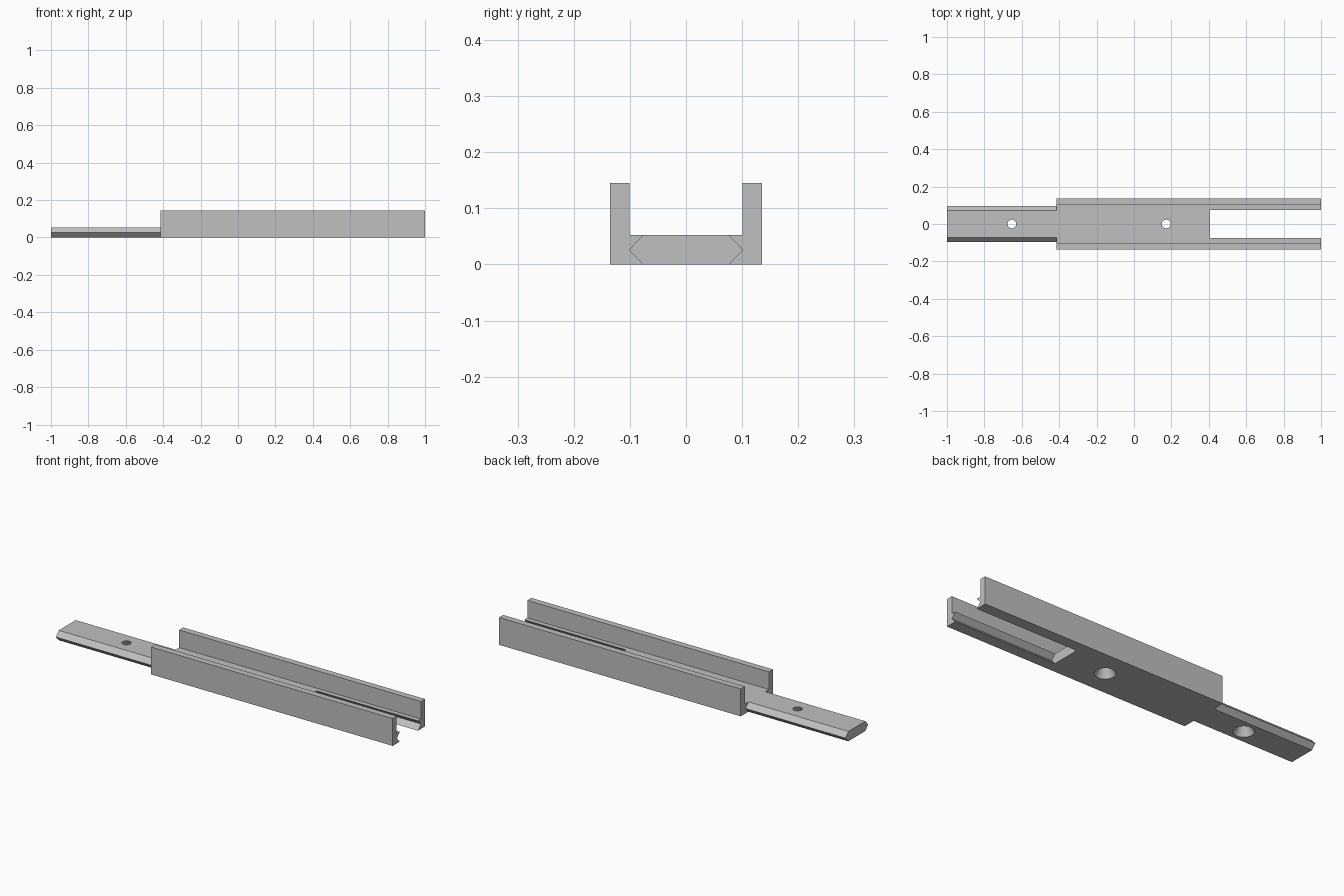
import bpy
import bmesh
from mathutils import Matrix

cube = bpy.data.objects.get("Cube")
if cube:
    bpy.data.objects.remove(cube, do_unlink=True)

# Overall sizes
TIP, JOINT, SLOT, END = -1.0, -0.415, 0.406, 1.0
FLOOR = 0.052
MID = FLOOR / 2
OUTER, INNER, TOP = 0.135, 0.101, 0.145

metal = bpy.data.materials.new("light grey metal")
metal.use_nodes = True
grey = (0.53, 0.53, 0.53, 1)
metal.diffuse_color = grey
metal.node_tree.nodes["Principled BSDF"].inputs["Base Color"].default_value = grey


def finish(bm, name):
    bmesh.ops.recalc_face_normals(bm, faces=bm.faces)
    mesh = bpy.data.meshes.new(name)
    bm.to_mesh(mesh)
    bm.free()
    mesh.materials.append(metal)
    obj = bpy.data.objects.new(name, mesh)
    bpy.context.collection.objects.link(obj)
    return obj


def extrude_x(name, half, x0, x1):
    """Mirror a half cross-section of (y, z) points and extrude it along x."""
    outline = half + [(-y, z) for y, z in reversed(half)]
    bm = bmesh.new()
    face = bm.faces.new([bm.verts.new((x0, y, z)) for y, z in outline])
    grown = bmesh.ops.extrude_face_region(bm, geom=[face], use_keep_orig=True)
    verts = [v for v in grown["geom"] if isinstance(v, bmesh.types.BMVert)]
    bmesh.ops.translate(bm, verts=verts, vec=(x1 - x0, 0, 0))
    return finish(bm, name)


def hole_cutter(x, low=0.05, high=0.023, extra=0.01):
    """Tapered screw hole, wide at the underside."""
    slope = (low - high) / FLOOR * extra
    bm = bmesh.new()
    bmesh.ops.create_cone(bm, cap_ends=True, segments=48,
                          radius1=low + slope, radius2=high - slope,
                          depth=FLOOR + 2 * extra,
                          matrix=Matrix.Translation((x, 0, MID)))
    return finish(bm, "hole_cutter")


def cut(obj, cutter):
    mod = obj.modifiers.new("cut", "BOOLEAN")
    mod.operation = "DIFFERENCE"
    mod.solver = "EXACT"
    mod.object = cutter
    bpy.context.view_layer.objects.active = obj
    bpy.ops.object.modifier_apply(modifier=mod.name)
    bpy.data.objects.remove(cutter, do_unlink=True)


# Channel body with two tall side walls
body = extrude_x("channel_body", [(OUTER, 0), (OUTER, TOP), (INNER, TOP), (INNER, FLOOR)],
                 JOINT, END)

# Slot with V-shaped sides, open at the end of the channel
lip = 0.076
cut(body, extrude_x("slot_cutter",
                    [(lip, -0.02), (lip, 0), (INNER, MID), (lip, FLOOR), (lip, 0.08)],
                    SLOT, END + 0.1))
cut(body, hole_cutter(0.172))

# Sliding tongue with pointed edges, slightly narrower than the slot
tongue = extrude_x("tongue", [(0.071, 0), (0.095, MID), (0.071, FLOOR)], TIP, JOINT)
cut(tongue, hole_cutter(-0.653))

for obj in (body, tongue):
    bpy.ops.object.select_all(action="DESELECT")
    obj.select_set(True)
    bpy.context.view_layer.objects.active = obj
    bpy.ops.object.shade_smooth_by_angle(angle=0.5)
